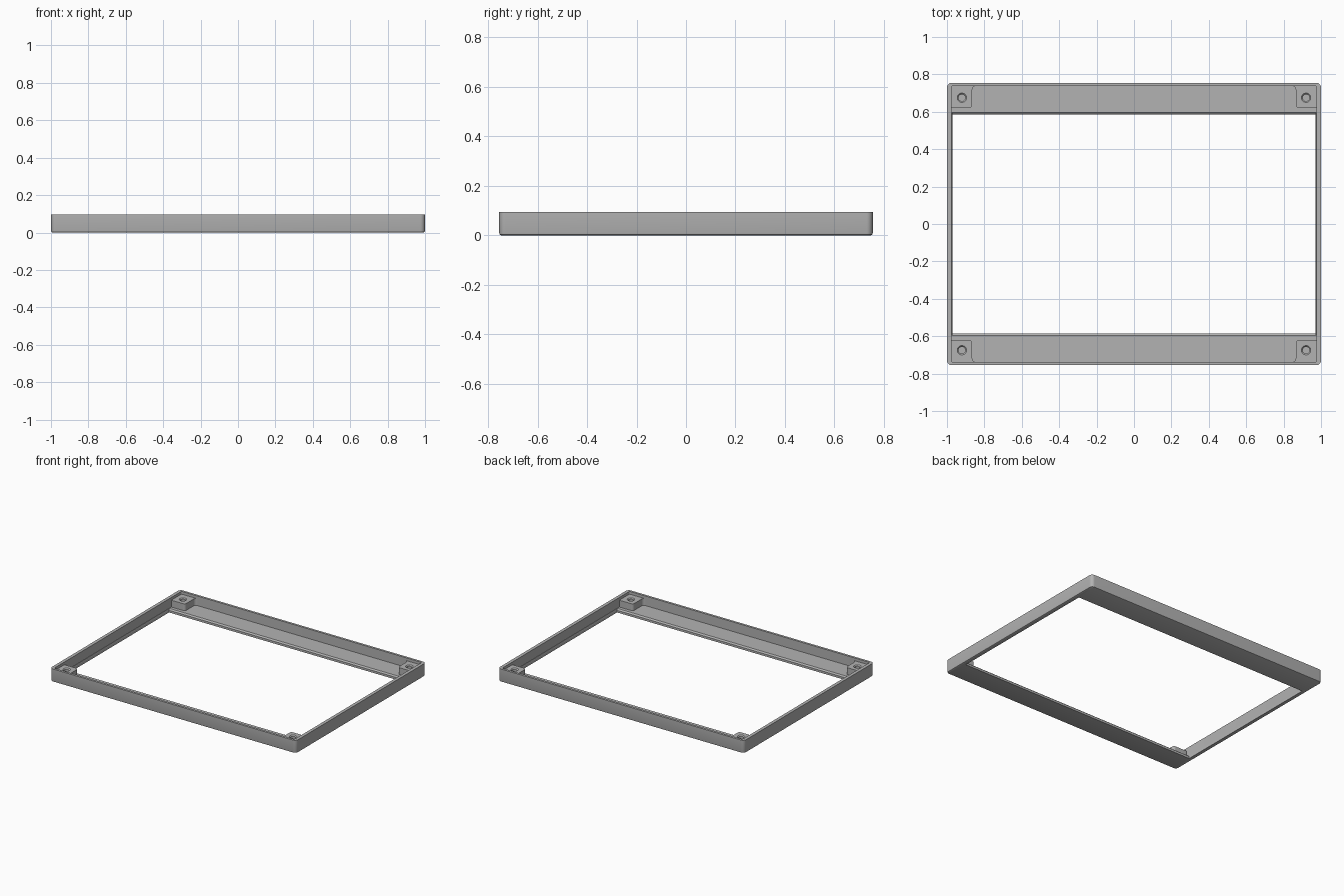
import bpy, bmesh, math

cube = bpy.data.objects.get("Cube")
if cube:
    bpy.data.objects.remove(cube, do_unlink=True)

grey = bpy.data.materials.new("plain grey")
grey.use_nodes = True
colour = (0.45, 0.45, 0.45, 1)
grey.diffuse_color = colour
grey.node_tree.nodes["Principled BSDF"].inputs["Base Color"].default_value = colour

HEIGHT, FLOOR, BOSS_TOP = 0.095, 0.025, 0.075
STEPS = 8


def rounded_rect(cx, cy, hx, hy, r, z):
    """Loop of points around a rectangle with rounded corners."""
    points = []
    for quarter, (sx, sy) in enumerate([(1, 1), (-1, 1), (-1, -1), (1, -1)]):
        for i in range(STEPS + 1):
            a = math.pi / 2 * (quarter + i / STEPS)
            points.append((cx + sx * (hx - r) + r * math.cos(a),
                           cy + sy * (hy - r) + r * math.sin(a), z))
    return points


def loft(name, loops, closed=False, cap_start=False, cap_end=False):
    """Join matching loops with quads, optionally into a closed ring."""
    bm = bmesh.new()
    rings = [[bm.verts.new(p) for p in loop] for loop in loops]
    pairs = list(zip(rings, rings[1:]))
    if closed:
        pairs.append((rings[-1], rings[0]))
    for a, b in pairs:
        for i in range(len(a)):
            j = (i + 1) % len(a)
            bm.faces.new((a[i], a[j], b[j], b[i]))
    if cap_start:
        bm.faces.new(rings[0][::-1])
    if cap_end:
        bm.faces.new(rings[-1])
    bmesh.ops.remove_doubles(bm, verts=bm.verts, dist=1e-5)
    bmesh.ops.recalc_face_normals(bm, faces=bm.faces)
    mesh = bpy.data.meshes.new(name)
    bm.to_mesh(mesh)
    bm.free()
    mesh.materials.append(grey)
    obj = bpy.data.objects.new(name, mesh)
    bpy.context.collection.objects.link(obj)
    bpy.ops.object.select_all(action="DESELECT")
    obj.select_set(True)
    bpy.context.view_layer.objects.active = obj
    bpy.ops.object.shade_smooth_by_angle(angle=math.radians(30))
    return obj


# Frame: tray wall with an open window in its floor
frame_section = [
    (0.970, 0.585, 0.001, 0),
    (0.992, 0.747, 0.017, 0),
    (0.998, 0.753, 0.023, 0.003),
    (1.000, 0.755, 0.025, 0.010),
    (1.000, 0.755, 0.025, HEIGHT),
    (0.976, 0.738, 0.006, HEIGHT),
    (0.976, 0.738, 0.006, FLOOR),
    (0.973, 0.595, 0.001, FLOOR),
    (0.970, 0.585, 0.001, 0.016),
]
loft("frame", [rounded_rect(0, 0, *s) for s in frame_section], closed=True)

# Corner bosses with blind screw holes, and fillets joining them to the walls
for sx, side in ((1, "left"), (-1, "right")):
    for sy, end in ((1, "back"), (-1, "front")):
        cx, cy, hx, hy = sx * 0.925, sy * 0.683, 0.06, 0.063
        hole = (sx * 0.92, sy * 0.675)
        loops = [rounded_rect(cx, cy, hx, hy, 0.016, z) for z in (0.012, BOSS_TOP)]
        for r, z in ((0.025, BOSS_TOP), (0.018, 0.068), (0.018, 0.03)):
            loops.append(rounded_rect(*hole, r, r, r, z))
        loft(f"{end}_{side}_boss", loops, cap_start=True, cap_end=True)

        r, x0, y0 = 0.02, 0.865, 0.738
        outline = [(x0 + 0.005, y0 + 0.005), (x0 + 0.005, y0 - r)]
        for i in range(STEPS + 1):
            a = math.pi / 2 * i / STEPS
            outline.append((x0 - r + r * math.cos(a), y0 - r + r * math.sin(a)))
        outline.append((x0 - r, y0 + 0.005))
        loft(f"{end}_{side}_fillet",
             [[(sx * x, sy * y, z) for x, y in outline] for z in (0.015, BOSS_TOP)],
             cap_start=True, cap_end=True)
